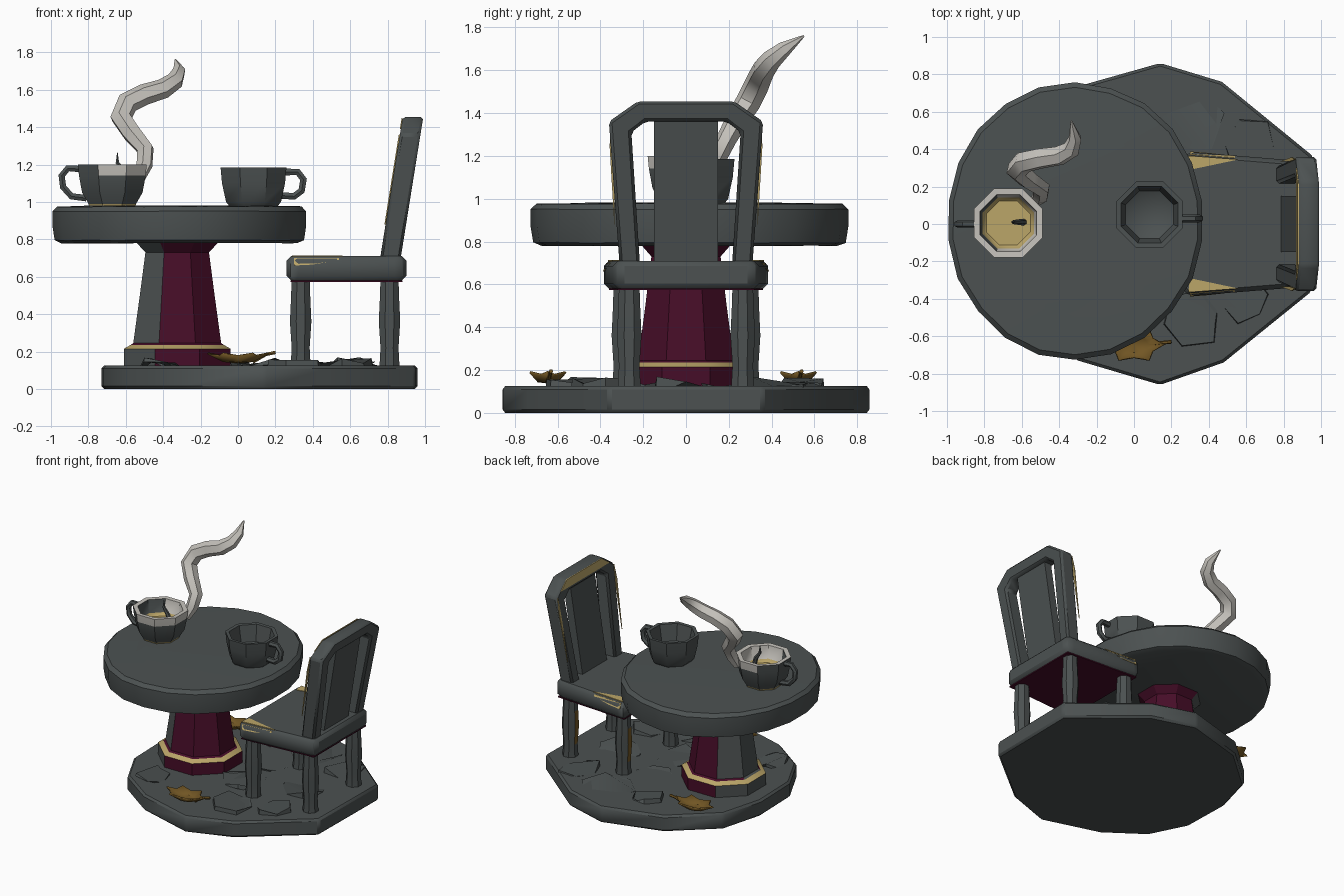
import bpy, bmesh, math, random
from mathutils import Vector

if "Cube" in bpy.data.objects:
    bpy.data.objects.remove(bpy.data.objects["Cube"])
random.seed(4)

def material(name, r, g, b):
    m = bpy.data.materials.new(name)
    m.diffuse_color = (r, g, b, 1)
    m.use_nodes = True
    m.node_tree.nodes["Principled BSDF"].inputs["Base Color"].default_value = m.diffuse_color
    return m

SLATE = material("slate grey", 0.072, 0.083, 0.083)
WINE = material("dark wine", 0.062, 0.004, 0.021)
GOLD = material("worn gold", 0.50, 0.38, 0.14)
BROWN = material("leaf brown", 0.17, 0.095, 0.018)
STEAM = material("steam white", 0.56, 0.54, 0.50)

def finish(name, bm, mats, paint=None, bevel=0, angle=38):
    bmesh.ops.recalc_face_normals(bm, faces=bm.faces)
    bm.normal_update()
    if paint:
        for f in bm.faces:
            f.material_index = paint(f.normal, f.calc_center_median())
    me = bpy.data.meshes.new(name)
    bm.to_mesh(me)
    bm.free()
    ob = bpy.data.objects.new(name, me)
    bpy.context.collection.objects.link(ob)
    for m in mats:
        me.materials.append(m)
    if bevel:
        b = ob.modifiers.new("bevel", "BEVEL")
        b.width, b.segments, b.limit_method = bevel, 1, "ANGLE"
    smooth(ob, angle)
    return ob

def smooth(ob, angle):
    bpy.ops.object.select_all(action="DESELECT")
    ob.select_set(True)
    bpy.context.view_layer.objects.active = ob
    bpy.ops.object.shade_smooth_by_angle(angle=math.radians(angle))

def loft(name, rings, n, mats, paint=None, turn=0.5, jitter=0, bevel=0, angle=38):
    """Rings are (x, y, z, rx, ry), joined in order and capped."""
    bm = bmesh.new()
    wob = [1 + random.uniform(-jitter, jitter) for _ in range(n)]
    loops = []
    for x, y, z, rx, ry in rings:
        ring = []
        for i in range(n):
            a = (i + turn) * 2 * math.pi / n
            ring.append(bm.verts.new((x + rx * wob[i] * math.cos(a), y + ry * wob[i] * math.sin(a),
                                      z + random.uniform(-jitter, jitter) * 0.25)))
        loops.append(ring)
    for p, q in zip(loops, loops[1:]):
        for i in range(n):
            j = (i + 1) % n
            bm.faces.new((p[i], p[j], q[j], q[i]))
    bm.faces.new(loops[0])
    bm.faces.new(loops[-1])
    return finish(name, bm, mats, paint, bevel, angle)

def prism(name, pts, lo, hi, mats, put=lambda p, q, h: (p, q, h), paint=None, bevel=0):
    """Extrude a flat outline from lo to hi; put() maps it into space."""
    bm = bmesh.new()
    a = [bm.verts.new(put(p, q, lo)) for p, q in pts]
    b = [bm.verts.new(put(p, q, hi)) for p, q in pts]
    n = len(pts)
    for i in range(n):
        j = (i + 1) % n
        bm.faces.new((a[i], a[j], b[j], b[i]))
    bm.faces.new(a)
    bm.faces.new(b)
    return finish(name, bm, mats, paint, bevel)

def tube(name, pts, depth, mat, radii=None):
    cu = bpy.data.curves.new(name, "CURVE")
    cu.dimensions = "3D"
    cu.bevel_depth, cu.bevel_resolution, cu.use_fill_caps = depth, 1, True
    s = cu.splines.new("POLY")
    s.points.add(len(pts) - 1)
    for i, p in enumerate(pts):
        s.points[i].co = (*p, 1)
        s.points[i].radius = radii[i] if radii else 1
    ob = bpy.data.objects.new(name, cu)
    bpy.context.collection.objects.link(ob)
    cu.materials.append(mat)
    bpy.ops.object.select_all(action="DESELECT")
    ob.select_set(True)
    bpy.context.view_layer.objects.active = ob
    bpy.ops.object.convert(target="MESH")
    smooth(bpy.context.view_layer.objects.active, 50)

# Stone floor slab and loose paving stones
prism("floor_slab", [(0.14, -0.86), (0.48, -0.74), (0.95, -0.36), (0.96, 0.36), (0.47, 0.76), (0.14, 0.86),
                     (-0.32, 0.73), (-0.64, 0.45), (-0.73, 0.12), (-0.72, -0.25), (-0.58, -0.53), (-0.3, -0.73)],
      0, 0.125, [SLATE], bevel=0.015)
stones = [(0.3, -0.5, 0.17), (0.6, -0.4, 0.13), (0.62, 0.42, 0.15), (0.28, 0.55, 0.2), (0.14, -0.15, 0.16),
          (0.57, 0.0, 0.19), (0.14, 0.2, 0.14), (-0.05, 0.55, 0.12), (-0.42, -0.45, 0.12)]
for k, (x, y, r) in enumerate(stones):
    loft(f"paving_stone_{k + 1}", [(x, y, 0.11, r, r), (x, y, 0.132, r * 0.95, r * 0.95)], 6,
         [SLATE], turn=random.random(), jitter=0.15)

# Table: octagonal pedestal with wine faces, gold trim and a thick round top
px = -0.325
def pedestal_paint(n, c):
    if 0.215 < c.z < 0.24:
        return 2
    return 1 if n.x > -0.4 else 0
K = 1 / math.cos(math.pi / 8)
loft("table_pedestal", [(px, 0, z, r * K, r * K * 0.95) for z, r in
     [(0.12, 0.285), (0.215, 0.285), (0.235, 0.25), (0.245, 0.235), (0.5, 0.2), (0.73, 0.17), (0.79, 0.225)]],
     8, [SLATE, WINE, GOLD], pedestal_paint, angle=25)
loft("table_top", [(-0.315, 0.018, z, r * 0.925, r) for z, r in
     [(0.78, 0.69), (0.795, 0.73), (0.87, 0.742), (0.95, 0.742), (0.975, 0.715), (0.98, 0.5)]],
     22, [SLATE], jitter=0.008)

# Chair seat with wine underside
prism("seat", [(0.26, -0.36), (0.3, -0.385), (0.86, -0.34), (0.9, -0.31), (0.9, 0.31), (0.86, 0.34),
               (0.3, 0.385), (0.26, 0.36)], 0.58, 0.71, [SLATE], bevel=0.025)
prism("seat_underside", [(0.28, -0.36), (0.88, -0.32), (0.88, 0.32), (0.28, 0.36)], 0.573, 0.581, [WINE])

# Chair legs, with bare brown wood on the table side
for side, s in (("right", -1), ("left", 1)):
    for end, x, y in (("front", 0.335, 0.29), ("back", 0.81, 0.265)):
        loft(f"{end}_leg_{side}", [(x, s * y, z, r, r) for z, r in
             [(0.12, 0.058), (0.22, 0.052), (0.36, 0.062), (0.48, 0.056), (0.59, 0.052)]], 8, [SLATE, BROWN],
             lambda n, c: int(n.x < -0.85 and 0.2 < c.z < 0.5), angle=25)

# Chair back: leaning arched frame and a thinner splat
def lean(y, z, x):
    return (x + (z - 0.7) * 0.16, y, z)
half = [(0.31, 0.69), (0.36, 1.36), (0.225, 1.455)]
inner = [(0.19, 1.36), (0.255, 1.31), (0.215, 0.69)]
mirror = lambda pts: [(-y, z) for y, z in reversed(pts)]
prism("back_frame", half + mirror(half) + mirror(inner) + inner, 0.76, 0.87, [SLATE], lean, bevel=0.014)
prism("back_splat", [(-0.15, 0.69), (0.15, 0.69), (0.15, 1.38), (-0.15, 1.38)], 0.785, 0.845, [SLATE], lean)

# Worn gold edges on the chair
for side, s in (("right", -1), ("left", 1)):
    prism(f"seat_top_wear_{side}", [(0.29, s * 0.365), (0.56, s * 0.345), (0.3, s * 0.29)], 0.708, 0.714, [GOLD])
    prism(f"seat_side_wear_{side}", [(0.3, 0.66), (0.4, 0.665), (0.54, 0.69), (0.54, 0.7), (0.3, 0.7)],
          -0.003, 0.003, [GOLD], lambda x, z, h, s=s: (x, s * (0.385 - (x - 0.3) * 0.08 - max(0, z - 0.685) + h), z))
    prism(f"frame_wear_{side}", [(s * 0.335, 0.88), (s * 0.357, 1.25), (s * 0.345, 1.36), (s * 0.335, 1.2)],
          0.754, 0.761, [GOLD], lean)
prism("top_rail_wear", [(-0.3, 1.39), (0.3, 1.39), (0.215, 1.45), (-0.215, 1.45)], 0.755, 0.761, [GOLD], lean)

# Cups: eight-sided, hollow, one full and one empty
def cup_rings(x, y, prof):
    return [(x, y, z, r * 1.06, r * 1.06) for z, r in prof]
def full_paint(n, c):
    if c.z < 0.99 or (c.z < 1.16 and n.z > 0.2):
        return 1
    if c.z > 1.185 and n.z > 0.7:
        return 2
    return 2 if c.z > 1.14 and c.x > -0.68 and n.z < 0.5 else 0
loft("full_cup", cup_rings(-0.672, 0.005, [(0.975, 0.125), (0.99, 0.13), (1.05, 0.165), (1.14, 0.182), (1.2, 0.188),
     (1.198, 0.155), (1.1, 0.14), (1.08, 0.12)]), 8, [SLATE, GOLD, STEAM], full_paint)
loft("empty_cup", cup_rings(0.083, 0.05, [(0.975, 0.13), (1.0, 0.15), (1.1, 0.172), (1.185, 0.18),
     (1.183, 0.155), (1.06, 0.13), (1.03, 0.08)]), 8, [SLATE])
tube("full_cup_handle", [(-0.83, 0, 1.175), (-0.91, 0, 1.18), (-0.943, 0, 1.14), (-0.935, 0, 1.08),
                         (-0.89, 0, 1.03), (-0.81, 0, 1.02)], 0.02, SLATE)
tube("empty_cup_handle", [(0.25, 0.03, 1.16), (0.32, 0.03, 1.16), (0.35, 0.03, 1.12), (0.34, 0.03, 1.06),
                          (0.3, 0.03, 1.03), (0.22, 0.03, 1.035)], 0.021, SLATE)

# Steam plume and small wisp
tube("steam_plume", [(-0.53, 0.12, 1.12), (-0.5, 0.15, 1.2), (-0.495, 0.19, 1.28), (-0.57, 0.24, 1.37),
                     (-0.625, 0.29, 1.45), (-0.59, 0.33, 1.53), (-0.5, 0.35, 1.575), (-0.4, 0.365, 1.605),
                     (-0.335, 0.4, 1.65), (-0.315, 0.46, 1.7), (-0.335, 0.55, 1.76)], 0.06, STEAM,
     [0.5, 0.75, 0.8, 0.9, 1.0, 1.0, 0.95, 0.9, 0.8, 0.6, 0.08])
tube("steam_wisp", [(-0.59, 0.01, 1.08), (-0.61, 0.01, 1.16), (-0.645, 0.01, 1.21), (-0.645, 0.01, 1.265)],
     0.018, SLATE, [1, 0.9, 0.6, 0.1])

# Curled fallen leaves
def leaf(name, x, y):
    bm = bmesh.new()
    mid = bm.verts.new((x, y, 0.137))
    n, rings = 12, []
    for scale, lift in ((0.5, 0.008), (1, 0.05)):
        ring = []
        for i in range(n):
            a = 2 * math.pi * i / n
            r = scale * (1 if i % 2 == 0 else 0.72 if scale == 1 else 0.95)
            ring.append(bm.verts.new((x + 0.165 * r * math.cos(a), y + 0.1 * r * math.sin(a),
                                      0.137 + lift * (1 if i % 2 == 0 else 0.75))))
        rings.append(ring)
    for i in range(n):
        j = (i + 1) % n
        bm.faces.new((mid, rings[0][i], rings[0][j]))
        bm.faces.new((rings[0][i], rings[1][i], rings[1][j], rings[0][j]))
    ob = finish(name, bm, [BROWN])
    ob.modifiers.new("thickness", "SOLIDIFY").thickness = 0.01
    tube(name + "_stem", [(x + 0.08, y, 0.145), (x + 0.15, y + 0.01, 0.185), (x + 0.2, y + 0.015, 0.195)], 0.01, BROWN)

leaf("front_leaf", 0.0, -0.645)
leaf("back_leaf", -0.44, 0.525)
